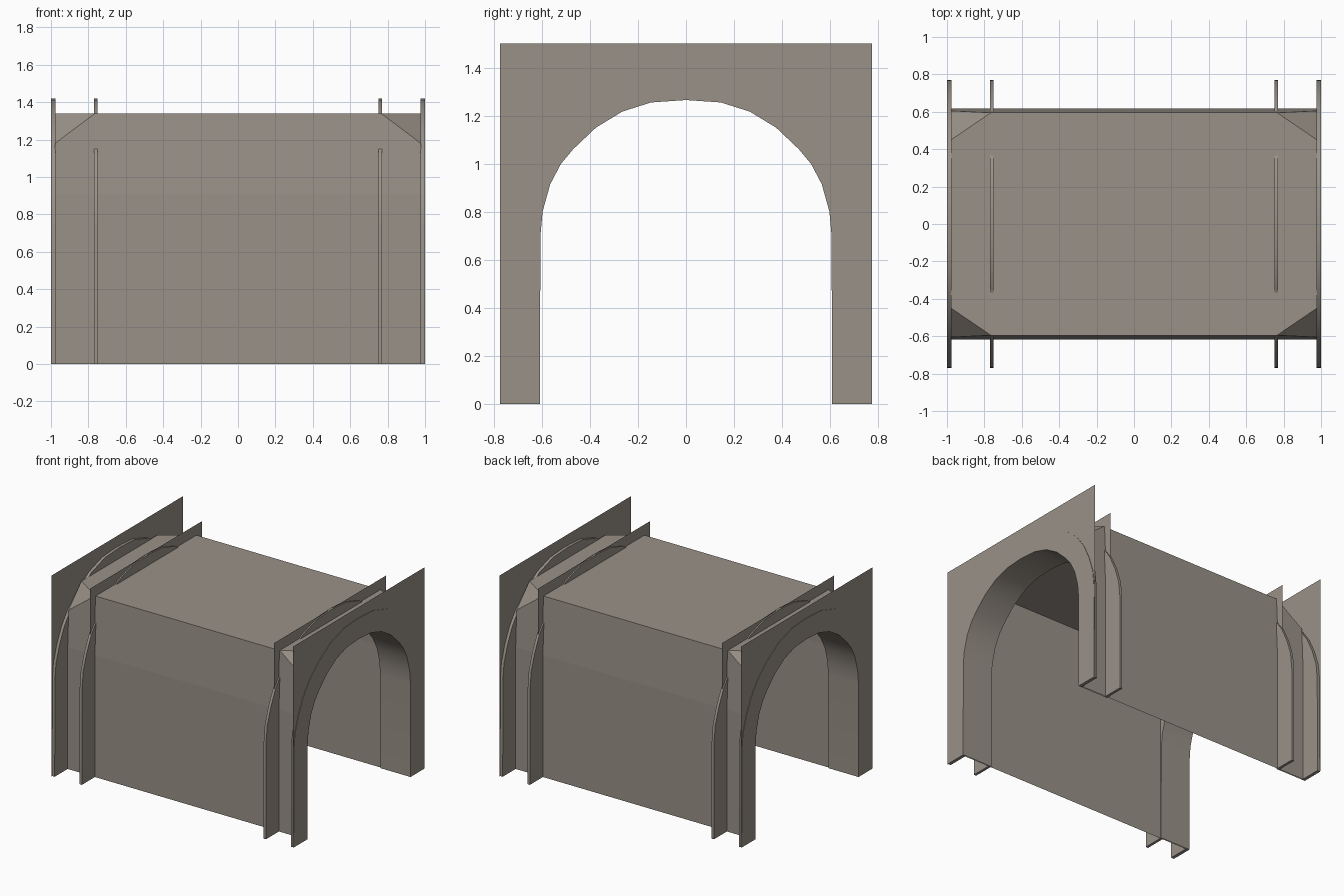
import bpy, bmesh, math

if "Cube" in bpy.data.objects:
    bpy.data.objects.remove(bpy.data.objects["Cube"])

mat = bpy.data.materials.new("warm_grey")
mat.diffuse_color = (0.32, 0.285, 0.245, 1)
mat.use_nodes = True
mat.node_tree.nodes["Principled BSDF"].inputs["Base Color"].default_value = mat.diffuse_color

# half arch curves (y, z), from the foot to the crown
OUTER = [(.77, 0), (.768, .72), (.755, .84), (.715, .96), (.66, 1.075), (.59, 1.17),
         (.47, 1.275), (.335, 1.36), (.175, 1.41), (0, 1.42)]
INNER = [(.608, 0), (.606, .70), (.597, .80), (.565, .915), (.52, 1.0), (.47, 1.06),
         (.375, 1.15), (.265, 1.217), (.145, 1.255), (0, 1.265)]


def full(half):
    """Mirror a half arch across y = 0."""
    return half + [(-y, z) for y, z in reversed(half[:-1])]


def make(name, verts, faces, smooth=False):
    me = bpy.data.meshes.new(name)
    me.from_pydata(verts, [], faces)
    bm = bmesh.new()
    bm.from_mesh(me)
    bmesh.ops.remove_doubles(bm, verts=bm.verts, dist=1e-5)
    bmesh.ops.recalc_face_normals(bm, faces=bm.faces)
    bm.to_mesh(me)
    bm.free()
    ob = bpy.data.objects.new(name, me)
    bpy.context.collection.objects.link(ob)
    me.materials.append(mat)
    if smooth:
        bpy.ops.object.select_all(action='DESELECT')
        ob.select_set(True)
        bpy.context.view_layer.objects.active = ob
        bpy.ops.object.shade_smooth_by_angle(angle=math.radians(40))
    return ob


def loft(name, rails, caps=False):
    """Skin neighbouring rails, each given as (curve, x)."""
    n = len(rails[0][0])
    verts = [(x, y, z) for c, x in rails for y, z in c]
    faces = [(r*n+i, r*n+i+1, (r+1)*n+i+1, (r+1)*n+i)
             for r in range(len(rails)-1) for i in range(n-1)]
    if caps:
        faces += [[r*n for r in range(len(rails))], [r*n+n-1 for r in range(len(rails))]]
    return make(name, verts, faces, True)


def sheet(name, x, w, h):
    """Flat rectangular sheet with the arched opening cut out."""
    pts = [(-w, 0), (-w, h), (w, h), (w, 0)] + full(INNER)
    make(name, [(x, y, z) for y, z in pts], [range(len(pts))])


inner, outer = full(INNER), full(OUTER)
for s, side in ((-1, "left"), (1, "right")):
    # arch flanges: one at the mouth, one where the box begins
    for label, a, b in (("mouth", .975, .9995), ("inner", .75, .77)):
        loft(f"{side}_{label}_flange",
             [(inner, s*a), (outer, s*a), (outer, s*b), (inner, s*b)], True)
    # smooth lining of the opening
    loft(f"{side}_arch_lining", [(inner, s*.75), (inner, s*1.0)])
    # rectangular backing sheets
    sheet(f"{side}_mouth_sheet", s*.996, .775, 1.5)
    sheet(f"{side}_inner_sheet", s*.76, .66, 1.42)

# outer casing: straight middle, cut corners towards both mouths
X0, X1, T = .765, .978, 1.34
verts, faces = [], []


def face(*pts):
    faces.append(range(len(verts), len(verts) + len(pts)))
    verts.extend(pts)


for s in (-1, 1):  # side walls of the middle
    face((-X0, s*.617, 0), (X0, s*.617, 0), (X0, s*.617, .91), (-X0, s*.617, .91))
    face((-X0, s*.617, .91), (X0, s*.617, .91), (X0, s*.595, T), (-X0, s*.595, T))
face((-X0, -.595, T), (X0, -.595, T), (X0, .595, T), (-X0, .595, T))
for e in (-1, 1):  # end sections
    a, b = e*X0, e*X1
    for s in (-1, 1):
        face((a, s*.617, 0), (b, s*.617, 0), (b, s*.617, .91), (a, s*.617, .91))
        face((a, s*.617, .91), (b, s*.617, .91), (b, s*.605, 1.18), (a, s*.595, T))
        face((a, s*.595, T), (b, s*.605, 1.18), (b, s*.45, T))
    face((a, -.595, T), (b, -.45, T), (b, .45, T), (a, .595, T))
make("tunnel_casing", verts, faces)
